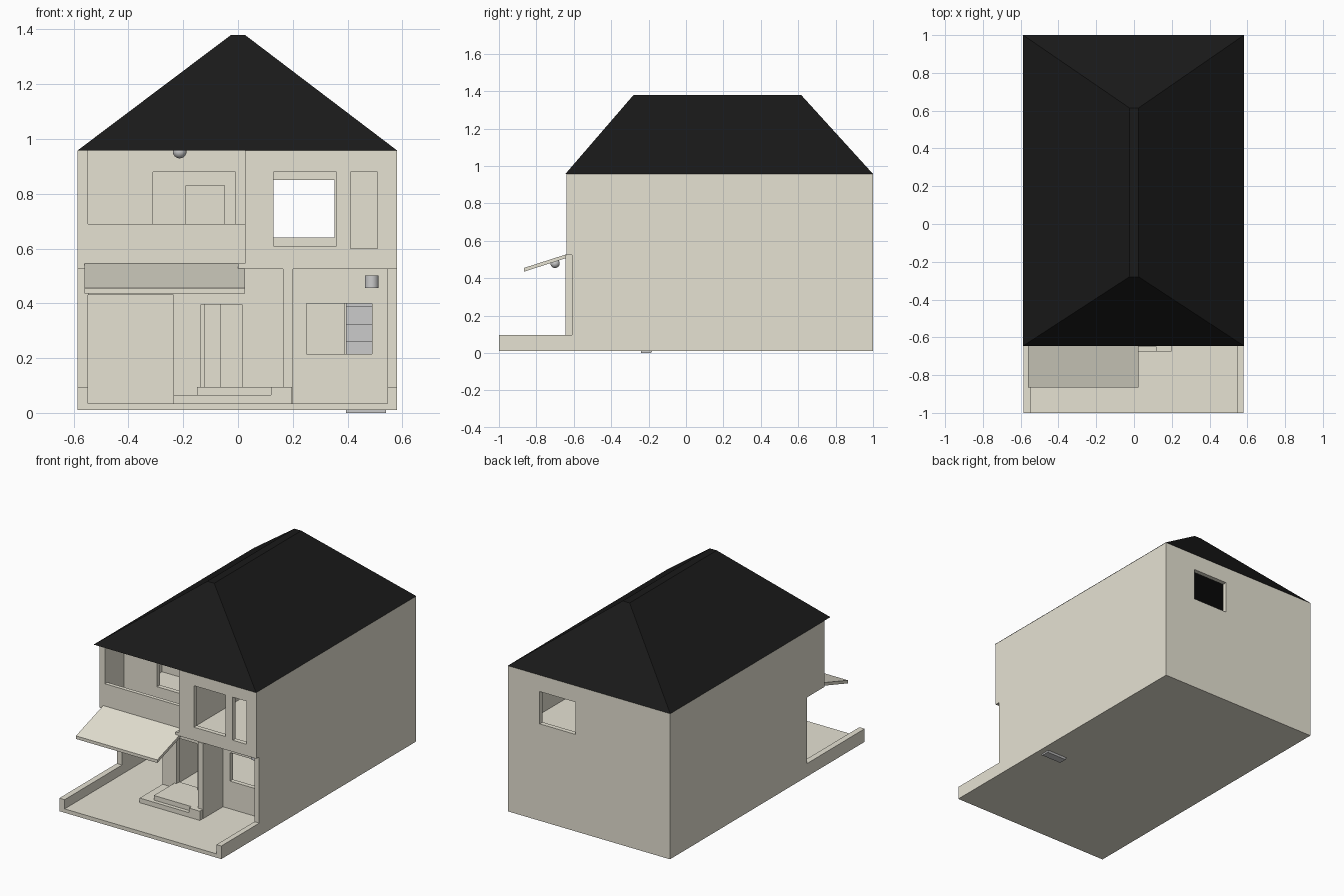
import bpy, bmesh
from mathutils import Vector

if "Cube" in bpy.data.objects:
    bpy.data.objects.remove(bpy.data.objects["Cube"])


def material(name, rgb):
    m = bpy.data.materials.new(name)
    m.diffuse_color = (*rgb, 1)
    m.use_nodes = True
    m.node_tree.nodes["Principled BSDF"].inputs["Base Color"].default_value = m.diffuse_color
    return m


PLASTER = material("plaster", (0.79, 0.76, 0.65))
BLACK = material("roof_black", (0.01, 0.01, 0.01))


def finish(name, bm, mat):
    bmesh.ops.recalc_face_normals(bm, faces=bm.faces)
    me = bpy.data.meshes.new(name)
    bm.to_mesh(me)
    bm.free()
    ob = bpy.data.objects.new(name, me)
    bpy.context.collection.objects.link(ob)
    if mat:
        me.materials.append(mat)
    return ob


def panel(name, axis, x, y, z, holes=(), mat=PLASTER):
    """Box x,y,z with rectangular holes (u0,u1,v0,v1) cut through along axis."""
    r = (x, y, z)
    ua, va = [i for i in range(3) if i != axis]
    us = sorted({*r[ua], *(h[i] for h in holes for i in (0, 1))})
    vs = sorted({*r[va], *(h[i] for h in holes for i in (2, 3))})
    bm = bmesh.new()
    verts = {}

    def vert(u, v):
        if (u, v) not in verts:
            co = Vector()
            co[axis], co[ua], co[va] = r[axis][0], u, v
            verts[u, v] = bm.verts.new(co)
        return verts[u, v]

    for u0, u1 in zip(us, us[1:]):
        for v0, v1 in zip(vs, vs[1:]):
            cu, cv = (u0 + u1) / 2, (v0 + v1) / 2
            if any(h[0] < cu < h[1] and h[2] < cv < h[3] for h in holes):
                continue
            bm.faces.new([vert(u0, v0), vert(u1, v0), vert(u1, v1), vert(u0, v1)])
    out = bmesh.ops.extrude_face_region(bm, geom=bm.faces[:])
    move = Vector()
    move[axis] = r[axis][1] - r[axis][0]
    bmesh.ops.translate(bm, vec=move, verts=[g for g in out["geom"] if isinstance(g, bmesh.types.BMVert)])
    bmesh.ops.recalc_face_normals(bm, faces=bm.faces)
    bmesh.ops.dissolve_limit(bm, angle_limit=0.01, verts=bm.verts, edges=bm.edges)
    return finish(name, bm, mat)


def prism(name, profile, x0, x1, mat):
    """Extrude a (y, z) profile along x."""
    bm = bmesh.new()
    f = bm.faces.new([bm.verts.new((x0, py, pz)) for py, pz in profile])
    out = bmesh.ops.extrude_face_region(bm, geom=[f])
    bmesh.ops.translate(bm, vec=(x1 - x0, 0, 0),
                        verts=[g for g in out["geom"] if isinstance(g, bmesh.types.BMVert)])
    return finish(name, bm, mat)


L, R = -0.585, 0.58          # outer side faces
LI, RI = -0.547, 0.545       # inner side faces
EAVE, FLOOR2 = 0.957, 0.525

# ground slab and outer walls
panel("ground_slab", 2, (LI, RI), (-1, 0.97), (0.01, 0.035))
panel("left_wall", 0, (L, LI), (-1, 1), (0.01, EAVE),
      [(-1, -0.585, FLOOR2, EAVE), (-1, -0.41, 0.095, FLOOR2)])
panel("right_wall", 0, (RI, R), (-1, 1), (0.01, EAVE),
      [(-1, -0.64, FLOOR2, EAVE), (-1, -0.61, 0.095, FLOOR2)])
panel("back_wall", 1, (LI, RI), (0.97, 1), (0.01, EAVE), [(0.095, 0.352, 0.64, 0.85)])

# upper floor slab, with left setback and stair opening
panel("upper_floor", 2, (LI, RI), (-0.64, 0.97), (FLOOR2, 0.545),
      [(LI, 0.0, -0.64, -0.585), (0.39, RI, -0.12, 0.22)])

# lower facade: carport opening, door, window
panel("lower_front_wall", 1, (LI, RI), (-0.44, -0.41), (0.035, FLOOR2),
      [(LI, -0.235, 0.035, 0.43), (-0.135, 0.015, 0.035, 0.395), (0.25, 0.49, 0.215, 0.4)])
panel("porch_fin", 0, (0.165, 0.2), (-0.645, -0.44), (0.035, FLOOR2))

# porch steps
panel("porch_low_step", 2, (-0.235, 0.12), (-0.675, -0.44), (0.035, 0.065))
panel("porch_top_step", 2, (-0.15, 0.165), (-0.65, -0.41), (0.036, 0.095))
panel("porch_side_block", 2, (0.12, 0.198), (-0.675, -0.6), (0.035, 0.095))

# lower interior walls
panel("carport_side_wall", 0, (-0.235, -0.205), (-0.41, 0.3), (0.035, FLOOR2))
panel("lower_cross_wall", 1, (LI, 0.39), (0.3, 0.33), (0.035, FLOOR2), [(-0.12, -0.065, 0.035, 0.4)])

# upper facade: right bay with two windows, left balcony
panel("upper_right_front", 1, (0.025, RI), (-0.64, -0.61), (FLOOR2, EAVE),
      [(0.13, 0.36, 0.61, 0.88), (0.41, 0.51, 0.6, 0.88)])
panel("balcony_parapet", 1, (-0.56, 0.025), (-0.585, -0.56), (FLOOR2, 0.69))
panel("balcony_back_wall", 1, (LI, 0.025), (-0.39, -0.36), (0.545, EAVE), [(-0.31, -0.01, 0.66, 0.88)])
panel("balcony_side_wall", 0, (0.025, 0.05), (-0.61, 0.0), (FLOOR2, EAVE))
panel("upper_cross_wall", 1, (LI, 0.05), (0.0, 0.03), (0.545, EAVE), [(-0.19, -0.05, 0.545, 0.83)])

# sloping awning
prism("awning", [(-0.865, 0.435), (-0.865, 0.455), (-0.585, 0.545), (-0.585, 0.525)], -0.56, 0.025, PLASTER)

# interior stairs
run, rise, n, y0 = 0.052, 0.065, 8, -0.24
profile = [(y0, 0.0)]
for i in range(n):
    profile += [(y0 + i * run, (i + 1) * rise), (y0 + (i + 1) * run, (i + 1) * rise)]
profile += [(y0 + n * run, (n - 1) * rise), (y0 + run, 0.0)]
prism("stairs", profile, 0.395, 0.54, None)

# hipped roof with closed underside
bm = bmesh.new()
base = [bm.verts.new(p) for p in ((L - .002, -0.645, EAVE), (R + .002, -0.645, EAVE), (R + .002, 1, EAVE), (L - .002, 1, EAVE))]
top = [bm.verts.new(p) for p in ((-0.025, -0.28, 1.38), (0.025, -0.28, 1.38), (0.025, 0.615, 1.38), (-0.025, 0.615, 1.38))]
bm.faces.new(base)
bm.faces.new(top)
for i in range(4):
    j = (i + 1) % 4
    bm.faces.new((base[i], base[j], top[j], top[i]))
finish("roof", bm, BLACK)

# lamps
for name, loc in (("balcony_lamp", (-0.213, -0.48, 0.954)), ("awning_lamp", (-0.25, -0.7, 0.479))):
    bpy.ops.mesh.primitive_uv_sphere_add(segments=24, ring_count=12, radius=0.025, location=loc)
    bpy.context.object.name = name
    bpy.ops.object.shade_smooth()
bpy.ops.mesh.primitive_cylinder_add(vertices=24, radius=0.025, depth=0.046, location=(0.488, -0.52, 0.478))
bpy.context.object.name = "porch_lamp"
bpy.ops.object.shade_smooth_by_angle()
